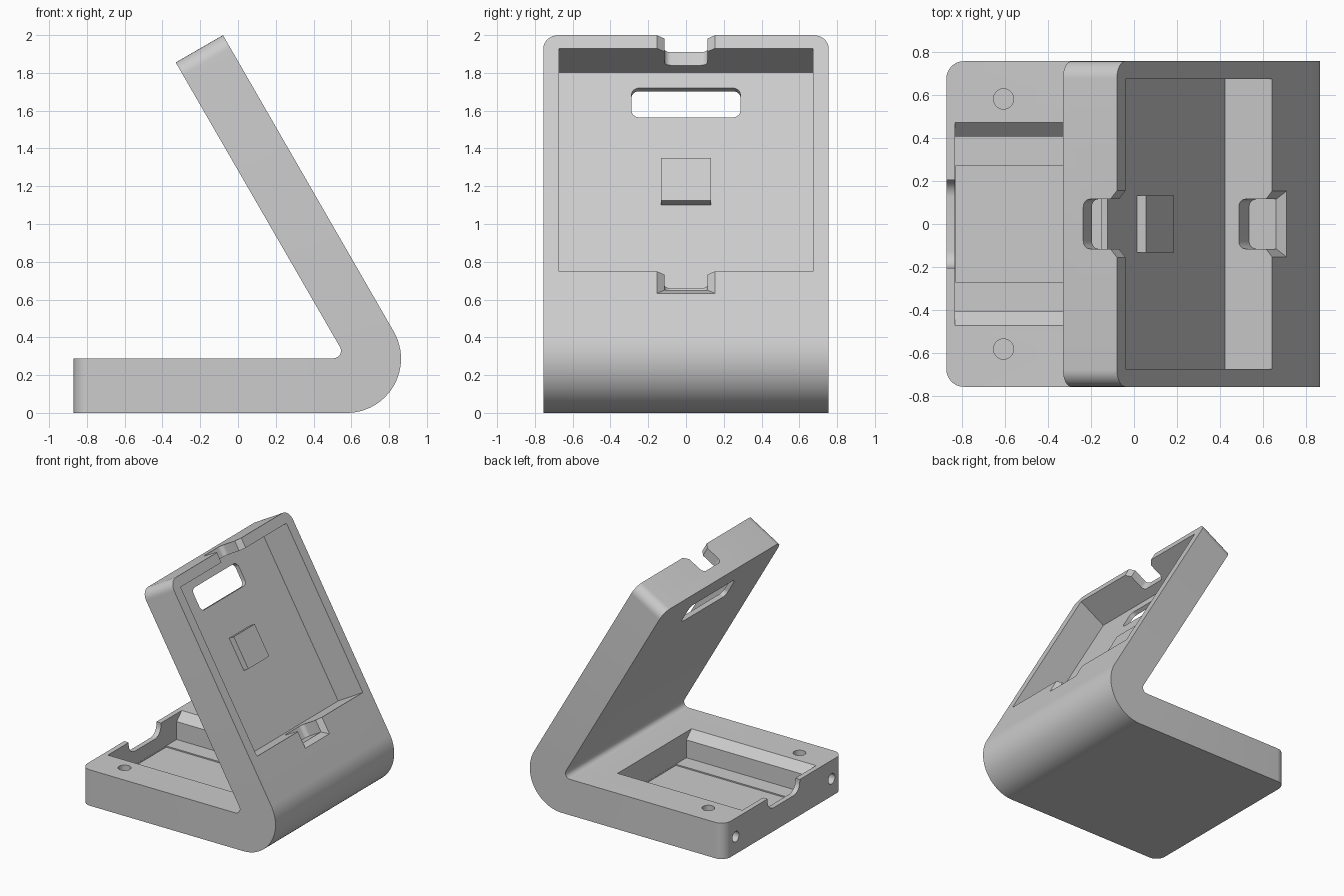
import bpy, bmesh
from math import sin, cos, pi, radians
from mathutils import Matrix, Vector

if "Cube" in bpy.data.objects:
    bpy.data.objects.remove(bpy.data.objects["Cube"], do_unlink=True)

grey = bpy.data.materials.new("light_grey")
grey.use_nodes = True
grey.diffuse_color = (0.6, 0.6, 0.6, 1)
grey.node_tree.nodes["Principled BSDF"].inputs["Base Color"].default_value = (0.6, 0.6, 0.6, 1)

WIDTH, THICK = 0.755, 0.289


def frame(a, b, c, origin=(0, 0, 0)):
    """Matrix whose local axes are a, b and c."""
    m = Matrix((a, b, c)).transposed().to_4x4()
    m.translation = Vector(origin)
    return m


def arc(cx, cy, r, start, end, steps=8):
    angles = [radians(start + (end - start) * i / steps) for i in range(steps + 1)]
    return [(cx + r * cos(a), cy + r * sin(a)) for a in angles]


def rect(x0, x1, y0, y1, r=0):
    """Rectangle outline, rounded when r is given."""
    if not r:
        return [(x0, y0), (x1, y0), (x1, y1), (x0, y1)]
    return (arc(x0 + r, y0 + r, r, 180, 270) + arc(x1 - r, y0 + r, r, 270, 360)
            + arc(x1 - r, y1 - r, r, 0, 90) + arc(x0 + r, y1 - r, r, 90, 180))


def prism(name, outline, lo, hi, axes, top=None):
    """Loft an outline along the third local axis, optionally to another outline."""
    bm = bmesh.new()
    low = [bm.verts.new((p, q, lo)) for p, q in outline]
    high = [bm.verts.new((p, q, hi)) for p, q in (top or outline)]
    bm.faces.new(low[::-1])
    bm.faces.new(high)
    n = len(low)
    for i in range(n):
        j = (i + 1) % n
        bm.faces.new((low[i], low[j], high[j], high[i]))
    bm.transform(axes)
    bmesh.ops.recalc_face_normals(bm, faces=bm.faces)
    mesh = bpy.data.meshes.new(name)
    bm.to_mesh(mesh)
    bm.free()
    mesh.materials.append(grey)
    ob = bpy.data.objects.new(name, mesh)
    bpy.context.collection.objects.link(ob)
    return ob


def activate(ob):
    bpy.ops.object.select_all(action="DESELECT")
    ob.select_set(True)
    bpy.context.view_layer.objects.active = ob


X, Y, Z = Vector((1, 0, 0)), Vector((0, 1, 0)), Vector((0, 0, 1))
U = Vector((-sin(pi / 6), 0, cos(pi / 6)))    # up along the leaning panel
D = U.cross(Y)                                # into the leaning panel
FOOT = (1.075, 0, 0)
WORLD = frame(X, Y, Z)
ACROSS = frame(Z, X, Y)
ALONG = frame(Y, Z, X)
PANEL = frame(U, Y, D, FOOT)
PANEL_UP = frame(Y, D, U, FOOT)
PANEL_TOP = 2.309

# Folded body: flat base, round bend, leaning panel
tip = Vector(FOOT) + U * PANEL_TOP
tip_in = tip + D * THICK
bend = [(z, x) for x, z in arc(0.576, 0.287, 0.287, -90, 30, 24)]
crook = [(z, x) for x, z in arc(0.505, 0.329, 0.04, 30, -90, 10)]
outline = [(0, -0.87)] + bend + [(tip.z, tip.x), (tip_in.z, tip_in.x)] + crook + [(THICK, -0.87)]
body = prism("folded_stand", outline, -WIDTH, WIDTH, ACROSS)

# Round the corners at both free ends
bm = bmesh.new()
bm.from_mesh(body.data)
ends = []
for e in bm.edges:
    a, b = (v.co for v in e.verts)
    if abs(a.y - b.y) < 0.001 and (max(a.x, b.x) < -0.86 or min(a.z, b.z) > 1.8):
        ends.append(e)
bmesh.ops.bevel(bm, geom=ends, offset=0.08, offset_type="OFFSET", segments=8,
                profile=0.5, affect="EDGES")
bm.to_mesh(body.data)
bm.free()

cutters = []


def cut(*args, **kw):
    cutters.append(prism("cutter", *args, **kw))


# Panel pocket and the window slot through its floor
cut(rect(0.866, 2.229, -0.673, 0.673), -0.1, 0.255, PANEL)
cut(rect(1.954, 2.133, -0.288, 0.288, 0.04), 0.2, 0.4, PANEL)

# Cable notches above and below the pocket, with flared mouths
for low, flare, high in ((0.77, 0.062, 0.95), (2.15, 0, 2.4)):
    cut(rect(-0.115, 0.115, -0.1, 0.18, 0.035), low, high, PANEL_UP)
    cut(rect(low - flare, high, -0.177, 0.177), -0.02, 0.035, PANEL,
        top=rect(low, high, -0.115, 0.115))

# Base pocket with sloped upper sides and a shallow centre channel
side = [(0.405, 0.08), (0.405, THICK - 0.065), (0.49, THICK + 0.02)]
cut(side + [(-y, z) for y, z in reversed(side)], -0.83, 0.28, ALONG)
cut(rect(-0.27, 0.27, 0.07, 0.15), -0.829, 0.279, ALONG)

# Round-cornered notch in the front lip of the base
cut(rect(-0.205, 0.205, THICK - 0.1, 0.5, 0.08), -0.95, -0.8, ALONG)

# Screw holes in the top and the lip of the base
for s in (-1, 1):
    cut(arc(-0.605, s * 0.58, 0.047, 0, 345, 23), 0.15, 0.4, WORLD)
    cut(arc(s * 0.61, 0.14, 0.042, 0, 345, 23), -0.95, -0.75, ALONG)

activate(body)
for c in cutters:
    c.hide_render = True
    mod = body.modifiers.new("cut", "BOOLEAN")
    mod.operation = "DIFFERENCE"
    mod.solver = "EXACT"
    mod.object = c
    bpy.ops.object.modifier_apply(modifier=mod.name)
    bpy.data.objects.remove(c, do_unlink=True)
bpy.ops.object.shade_smooth_by_angle(angle=radians(25))

# Raised square pad on the pocket floor
prism("raised_pad", rect(1.419, 1.679, -0.133, 0.133), 0.208, 0.26, PANEL)
